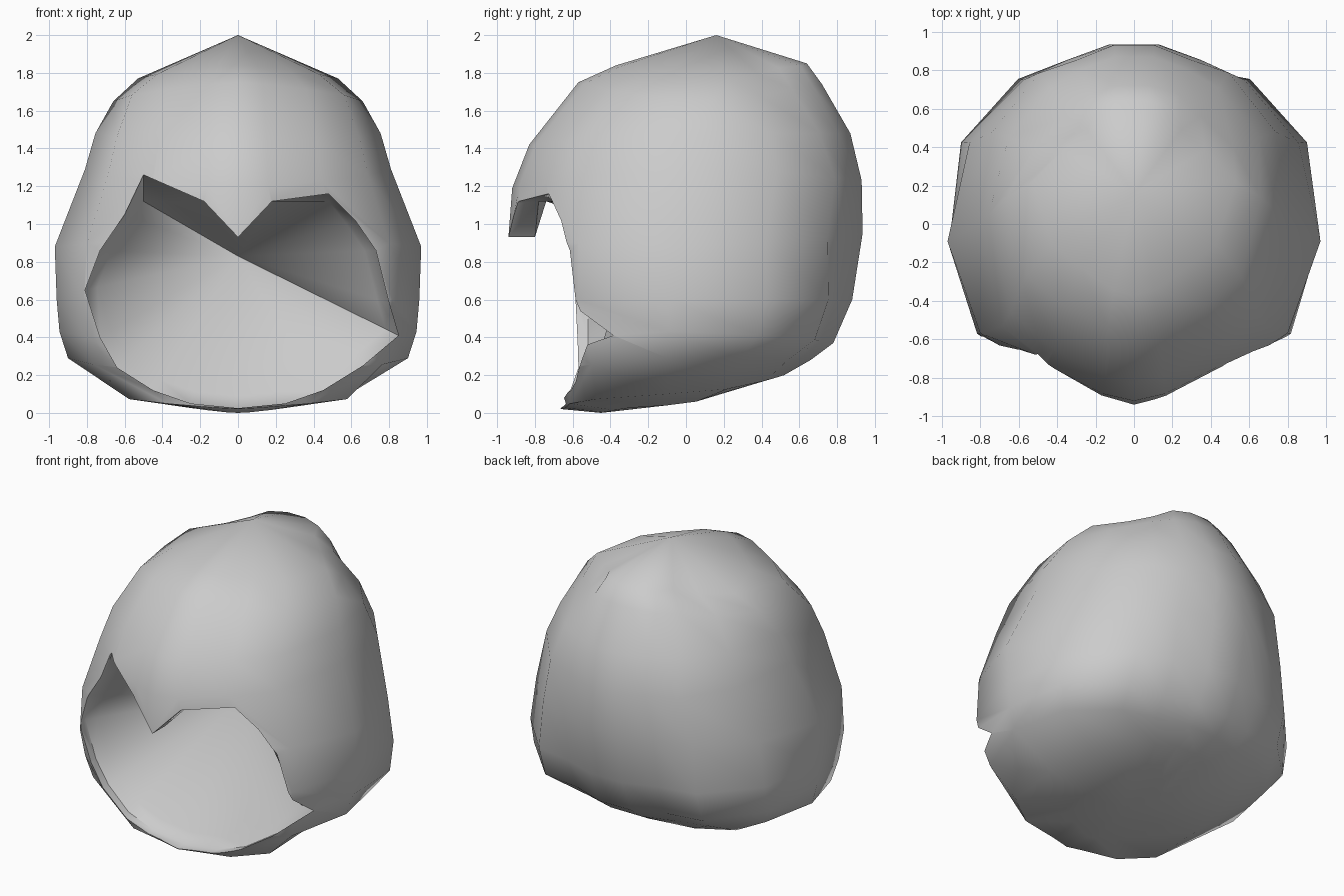
import bpy, bmesh, math
from mathutils import Vector

cube = bpy.data.objects.get("Cube")
if cube:
    bpy.data.objects.remove(cube)

grey = bpy.data.materials.new("plain_grey")
grey.use_nodes = True
COLOUR = (0.6, 0.6, 0.6, 1)
grey.diffuse_color = COLOUR
grey.node_tree.nodes["Principled BSDF"].inputs["Base Color"].default_value = COLOUR


def make_object(name, bm):
    bmesh.ops.recalc_face_normals(bm, faces=bm.faces)
    mesh = bpy.data.meshes.new(name)
    bm.to_mesh(mesh)
    bm.free()
    mesh.materials.append(grey)
    obj = bpy.data.objects.new(name, mesh)
    bpy.context.collection.objects.link(obj)
    return obj


def loft(bm, rings, start, end):
    """Skin closed rings and close each end with a fan to a point."""
    loops = [[bm.verts.new(p) for p in ring] for ring in rings]
    n = len(loops[0])
    for a, b in zip(loops, loops[1:]):
        for i in range(n):
            j = (i + 1) % n
            bm.faces.new((a[i], a[j], b[j], b[i]))
    for loop, tip in ((loops[0], start), (loops[-1], end)):
        v = bm.verts.new(tip)
        for i in range(n):
            bm.faces.new((loop[i], loop[(i + 1) % n], v))


# Outer shell: each ring is front y, z / half width, middle y, z / back y, z,
# then how full the front and back corners are
SHELL = [
    (-.37, 1.84, .53, .22, 1.77, .64, 1.85, .95, .76),
    (-.57, 1.75, .66, .14, 1.65, .72, 1.74, 1, .86),
    (-.83, 1.42, .755, .05, 1.48, .87, 1.48, 1, .95),
    (-.92, 1.19, .81, .0, 1.29, .93, 1.23, 1, 1),
    (-.94, .93, .97, -.09, .88, .935, .95, .97, .97),
    (-.92, .60, .96, -.09, .60, .88, .60, 1, 1.03),
    (-.85, .35, .945, -.09, .43, .78, .37, 1, 1.05),
    (-.79, .19, .90, -.10, .29, .66, .28, 1, 1),
    (-.66, .02, .59, -.10, .10, .52, .20, 1.15, 1),
    (-.45, .0, .30, -.10, .04, .20, .115, 1, 1),
]
# Half outline seen from above: share of the width, share of the depth
OUTLINE = [(0, 1), (.2, .96), (.55, .80), (.85, .58), (1, 0),
           (.91, -.515), (.61, -.845), (.36, -.92), (.13, -1)]
OUTLINE += [(-s, c) for s, c in reversed(OUTLINE[1:])]


def shell_ring(yf, zf, w, ym, zm, yb, zb, front_corner, back_corner):
    ring = []
    for s, c in OUTLINE:
        ye, ze, k = (yf, zf, front_corner) if c > 0 else (yb, zb, back_corner)
        if not .5 < abs(s) < .95:
            k = 1
        ring.append(Vector((w * s * k, ym + (ye - ym) * abs(c) * k,
                            zm + (ze - zm) * c * c)))
    return ring


bm = bmesh.new()
loft(bm, [shell_ring(*r) for r in SHELL], (0, .16, 2), (0, -.1, .04))
shell = make_object("hood_shell", bm)

# Face opening: x, z of the edge and y where the rim ends
OPENING = [
    (0, .93, -.80), (.18, 1.12, -.78), (.48, 1.16, -.69), (.62, 1.02, -.63),
    (.73, .86, -.57), (.80, .58, -.54), (.85, .41, -.33),
    (.66, .25, -.51), (.45, .12, -.56), (.25, .05, -.57), (0, .025, -.58),
    (-.25, .05, -.57), (-.45, .12, -.56), (-.64, .24, -.51), (-.73, .40, -.52),
    (-.81, .65, -.52), (-.73, .86, -.57), (-.60, 1.05, -.63),
    (-.50, 1.26, -.66), (-.18, 1.12, -.78),
]
HOLLOW_END = Vector((0, .1, .83))


def inner_point(x, z, y):
    """Even out the jagged edge where the hollow starts."""
    if z > .9 and abs(x) <= .5:
        return Vector((x, y + .06, 1.12))
    p = Vector((x, y, z)).lerp(HOLLOW_END, .08)
    p.y = min(p.y, -.42)
    return p


front = [(x, -1.3, z) for x, z, y in OPENING]
rim = [(x, y, z) for x, z, y in OPENING]
inner = [inner_point(*p) for p in OPENING]
bm = bmesh.new()
loft(bm, [front, rim, inner], (0, -1.3, .7), HOLLOW_END)
cutter = make_object("opening_cutter", bm)
cutter.hide_render = True

# Carve the hollow, then drop the cutter
cut = shell.modifiers.new("opening", "BOOLEAN")
cut.operation = "DIFFERENCE"
cut.solver = "EXACT"
cut.object = cutter
bpy.ops.object.select_all(action="DESELECT")
shell.select_set(True)
bpy.context.view_layer.objects.active = shell
bpy.ops.object.modifier_apply(modifier=cut.name)
bpy.data.objects.remove(cutter)
bpy.ops.object.shade_smooth_by_angle(angle=math.radians(50))
